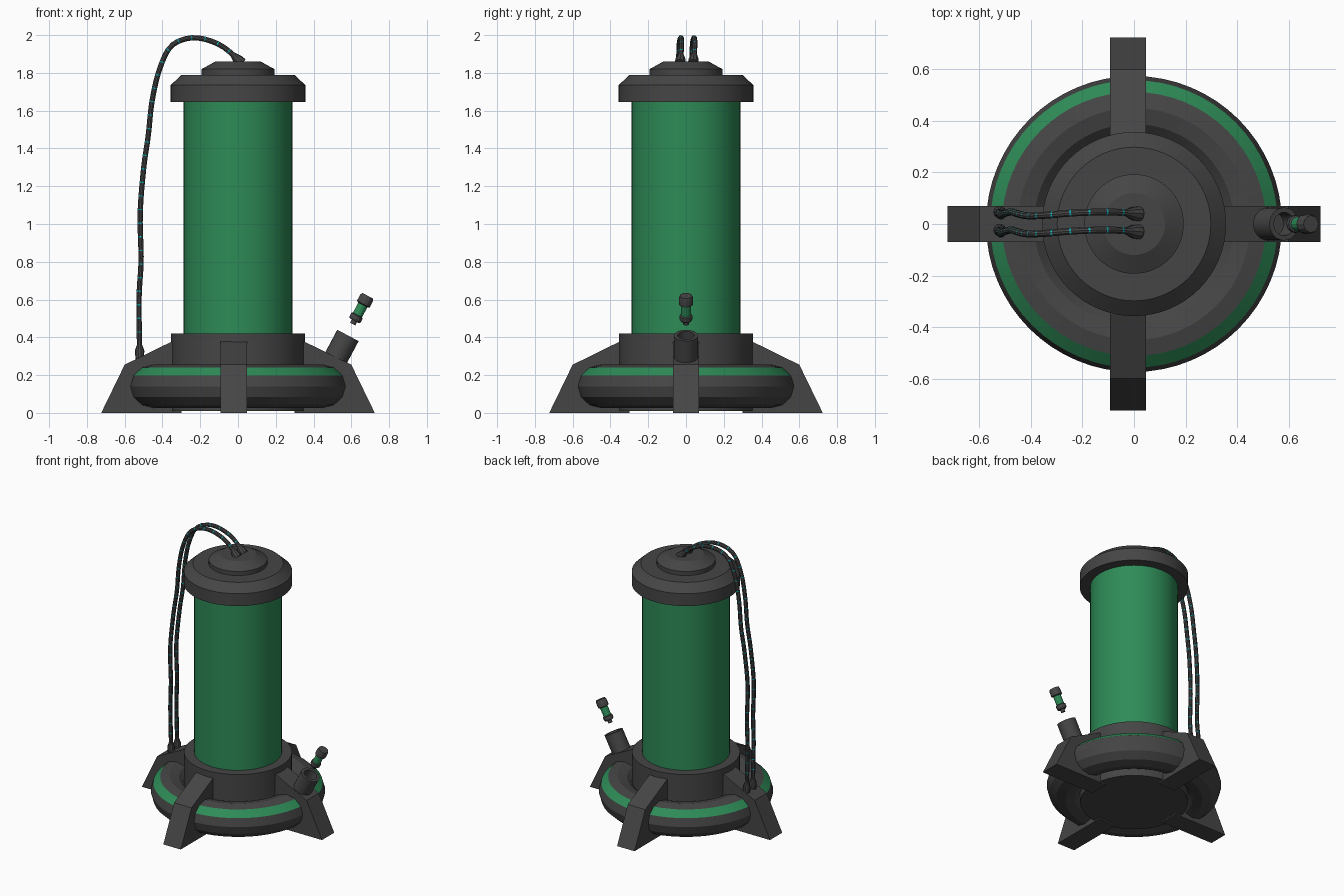
import bpy, bmesh, math
from mathutils import Vector, Matrix

old = bpy.data.objects.get("Cube")
if old:
    bpy.data.objects.remove(old, do_unlink=True)


def material(name, rgb):
    m = bpy.data.materials.new(name)
    m.use_nodes = True
    m.diffuse_color = (*rgb, 1)
    bsdf = next(n for n in m.node_tree.nodes if n.type == 'BSDF_PRINCIPLED')
    bsdf.inputs["Base Color"].default_value = (*rgb, 1)
    return m


GREY = material("dark grey", (0.06, 0.06, 0.06))
GREEN = material("sea green", (0.027, 0.258, 0.095))
CYAN = material("cyan", (0.01, 0.55, 0.62))


def finish(bm, name, mats, matrix=None, smooth=True):
    bmesh.ops.recalc_face_normals(bm, faces=bm.faces)
    if matrix:
        bm.transform(matrix)
    me = bpy.data.meshes.new(name)
    bm.to_mesh(me)
    bm.free()
    for m in mats:
        me.materials.append(m)
    ob = bpy.data.objects.new(name, me)
    bpy.context.collection.objects.link(ob)
    if smooth:
        bpy.ops.object.select_all(action='DESELECT')
        ob.select_set(True)
        bpy.context.view_layer.objects.active = ob
        bpy.ops.object.shade_smooth_by_angle(angle=math.radians(25))
    return ob


def skin(bm, rings, closed=False, mat_of=lambda i: 0):
    """Bridge rings of points; cap the ends unless the rings form a loop."""
    vs = [[bm.verts.new(p) for p in r] for r in rings]
    n = len(vs[0])
    for i in range(len(vs) if closed else len(vs) - 1):
        a, b = vs[i], vs[(i + 1) % len(vs)]
        for k in range(n):
            f = bm.faces.new((a[k], a[(k + 1) % n], b[(k + 1) % n], b[k]))
            f.material_index = mat_of(i)
    if not closed:
        bm.faces.new(vs[0])
        bm.faces.new(vs[-1])


def lathe(name, profile, mats, segments=64, closed=False, matrix=None, mat_of=lambda i: 0):
    angles = [math.tau * k / segments for k in range(segments)]
    rings = [[(r * math.cos(a), r * math.sin(a), z) for a in angles] for r, z in profile]
    bm = bmesh.new()
    skin(bm, rings, closed, mat_of)
    return finish(bm, name, mats, matrix)


# Tank body
lathe("base_drum", [(0.355, 0.01), (0.355, 0.42)], [GREY])
lathe("tank_column", [(0.288, 0.4), (0.288, 1.66)], [GREEN])
lathe("top_cap", [(0.357, 1.645), (0.357, 1.735), (0.298, 1.79)], [GREY])
lathe("cap_hub", [(0.193, 1.78), (0.193, 1.82), (0.12, 1.86)], [GREY])

# Ring around the base, with one green facet band
ring = [(0.45 + 0.124 * math.cos(math.tau * i / 12),
         0.141 + 0.115 * math.sin(math.tau * i / 12)) for i in range(12)]
lathe("base_ring", ring, [GREY, GREEN], closed=True, mat_of=lambda i: int(i == 1))

# Four legs
outline = [(0.3, 0), (0.724, 0), (0.6, 0.255), (0.35, 0.378), (0.3, 0.378)]
for i, side in enumerate(("left", "back", "right", "front")):
    bm = bmesh.new()
    skin(bm, [[(x, y, z) for x, z in outline] for y in (-0.07, 0.07)])
    shift = -0.023 if i % 2 else 0
    place = Matrix.Translation((shift, 0, 0)) @ Matrix.Rotation(i * math.pi / 2, 4, 'Z')
    finish(bm, side + "_leg", [GREY], place, smooth=False)

# Open socket on the left leg and the cell floating above it
tilt = Matrix.Rotation(math.radians(28), 4, 'Y')
lathe("socket", [(0.064, -0.01), (0.064, 0.128), (0.045, 0.128), (0.045, 0.04)],
      [GREY], 24, matrix=Matrix.Translation((0.522, 0, 0.297)) @ tilt)
cell = [(0.015, 0), (0.015, 0.02), (0.028, 0.02), (0.034, 0.03), (0.034, 0.05),
        (0.027, 0.055), (0.027, 0.115), (0.038, 0.12), (0.038, 0.155), (0.033, 0.17)]
lathe("power_cell", cell, [GREY, GREEN], 12, mat_of=lambda i: int(i == 5),
      matrix=Matrix.Translation((0.607, 0, 0.47)) @ tilt)


# Two banded cables from the hub down to the right leg
def spline(points, steps=24):
    p = [points[0]] + points + [points[-1]]
    out = []
    for a, b, c, d in zip(p, p[1:], p[2:], p[3:]):
        for k in range(steps):
            t = k / steps
            out.append(0.5 * (2 * b + (c - a) * t + (2 * a - 5 * b + 4 * c - d) * t ** 2
                              + (3 * b - a - 3 * c + d) * t ** 3))
    return out + [points[-1]]


path = [(0.02, 1.85), (-0.09, 1.945), (-0.23, 1.986), (-0.35, 1.945), (-0.415, 1.82),
        (-0.455, 1.65), (-0.475, 1.47), (-0.5, 1.29), (-0.518, 1.05), (-0.513, 0.81),
        (-0.524, 0.6), (-0.52, 0.28)]


def cable(name, y0):
    pts = spline([Vector((x, y0 + 0.008 * math.sin(1.3 * i), z))
                  for i, (x, z) in enumerate(path)])
    dist = [0]
    for a, b in zip(pts, pts[1:]):
        dist.append(dist[-1] + (b - a).length)
    total = dist[-1]

    def at(s):
        i = next((j for j in range(1, len(dist)) if dist[j] >= s), len(dist) - 1)
        step = pts[i] - pts[i - 1]
        return pts[i - 1] + step * (s - dist[i - 1]) / step.length, step.normalized()

    # flared plugs at both ends, thin cyan bands between
    stations = [(0, 0.03, 0), (0.03, 0.027, 0), (0.07, 0.014, 0)]
    count = 27
    pitch = (total - 0.17) / count
    for k in range(count):
        s = 0.09 + k * pitch
        stations += [(s, 0.014, 1), (s + 0.007, 0.014, 0), (s + pitch / 2, 0.014, 0)]
    stations += [(total - 0.08, 0.014, 0), (total - 0.05, 0.025, 0), (total, 0.022, 0)]

    rings = []
    for s, r, _ in stations:
        p, tangent = at(s)
        u = tangent.cross(Vector((0, 1, 0))).normalized()
        v = tangent.cross(u)
        rings.append([p + r * (math.cos(a) * u + math.sin(a) * v)
                      for a in (math.tau * k / 10 for k in range(10))])
    bm = bmesh.new()
    skin(bm, rings, mat_of=lambda i: stations[i][2])
    finish(bm, name, [GREY, CYAN])


cable("back_cable", 0.039)
cable("front_cable", -0.031)
